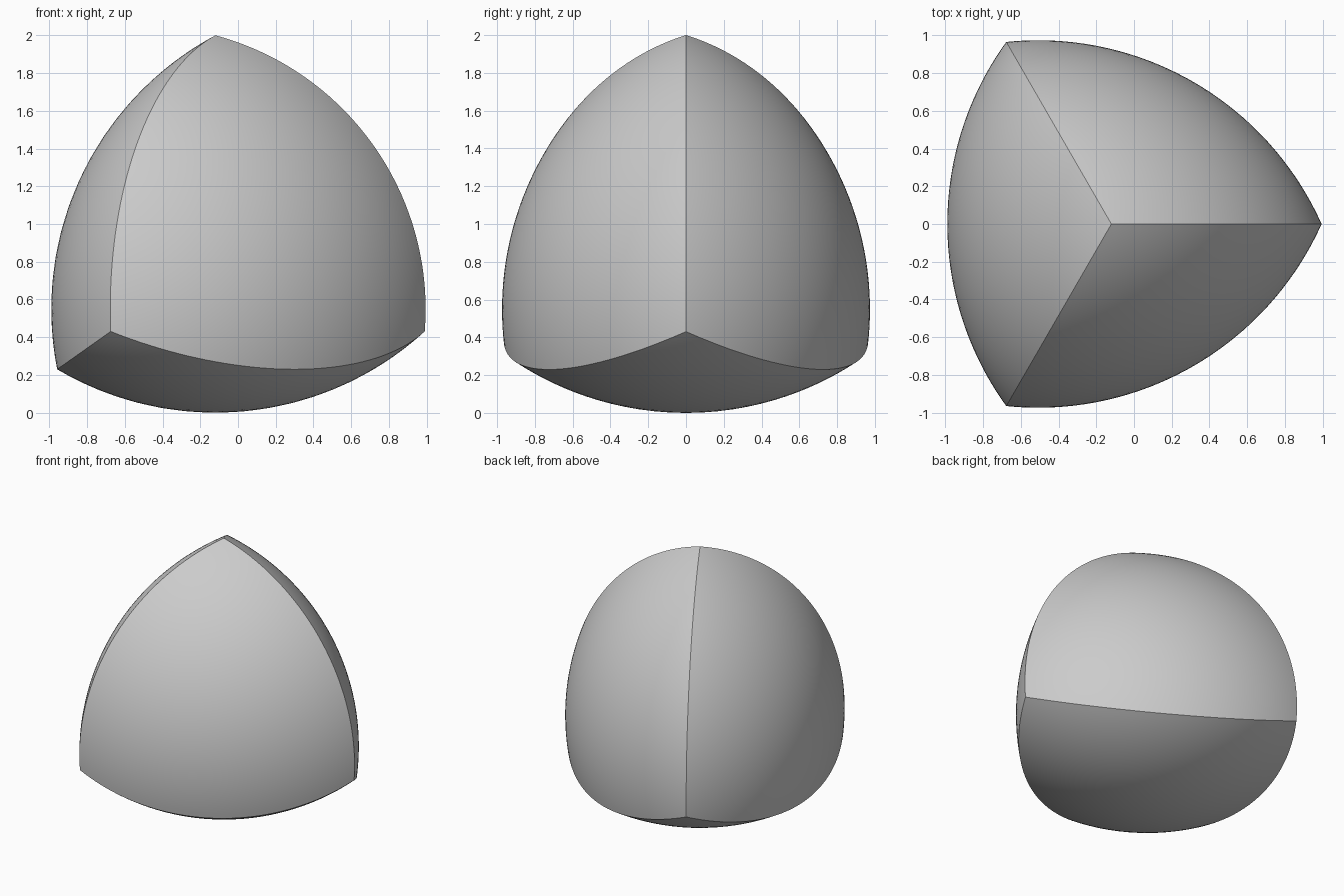
import bpy, bmesh, math
from mathutils import Vector

if "Cube" in bpy.data.objects:
    bpy.data.objects.remove(bpy.data.objects["Cube"])

# Rounded tetrahedron: the intersection of four equal spheres whose
# centres sit on a regular tetrahedron (radius = twice the centre distance)
K = math.sqrt(28 / 9) - 1 / 3          # corner distance / centre distance
D = 2 / (1 + K)                        # total height is 2
R = 2 * D
h = math.sqrt(8) / 3
dirs = [Vector((0, 0, 1))] + [
    Vector((h * math.cos(a), h * math.sin(a), -1 / 3))
    for a in (0, math.tau / 3, -math.tau / 3)]
offset = Vector((-(h * K * D - (R - h * D)) / 2, 0, D))


def reach(u):
    """Distance along unit direction u to the nearest sphere wall."""
    return min(u.dot(c) * D + math.sqrt((u.dot(c) * D) ** 2 + R * R - D * D)
               for c in dirs)


# Flat tetrahedron, finely divided
bm = bmesh.new()
corners = [bm.verts.new(d) for d in dirs]
for skip in range(4):
    bm.faces.new([v for i, v in enumerate(corners) if i != skip])
bmesh.ops.subdivide_edges(bm, edges=bm.edges[:], cuts=47, use_grid_fill=True)

# Push every point out onto the spherical faces
for v in bm.verts:
    u = v.co.normalized()
    v.co = u * reach(u) + offset
bmesh.ops.recalc_face_normals(bm, faces=bm.faces[:])

mesh = bpy.data.meshes.new("rounded_tetrahedron")
bm.to_mesh(mesh)
bm.free()
body = bpy.data.objects.new("rounded_tetrahedron", mesh)
bpy.context.collection.objects.link(body)

# Smooth faces, crisp ridges
bpy.context.view_layer.objects.active = body
body.select_set(True)
bpy.ops.object.shade_smooth_by_angle(angle=math.radians(20))
